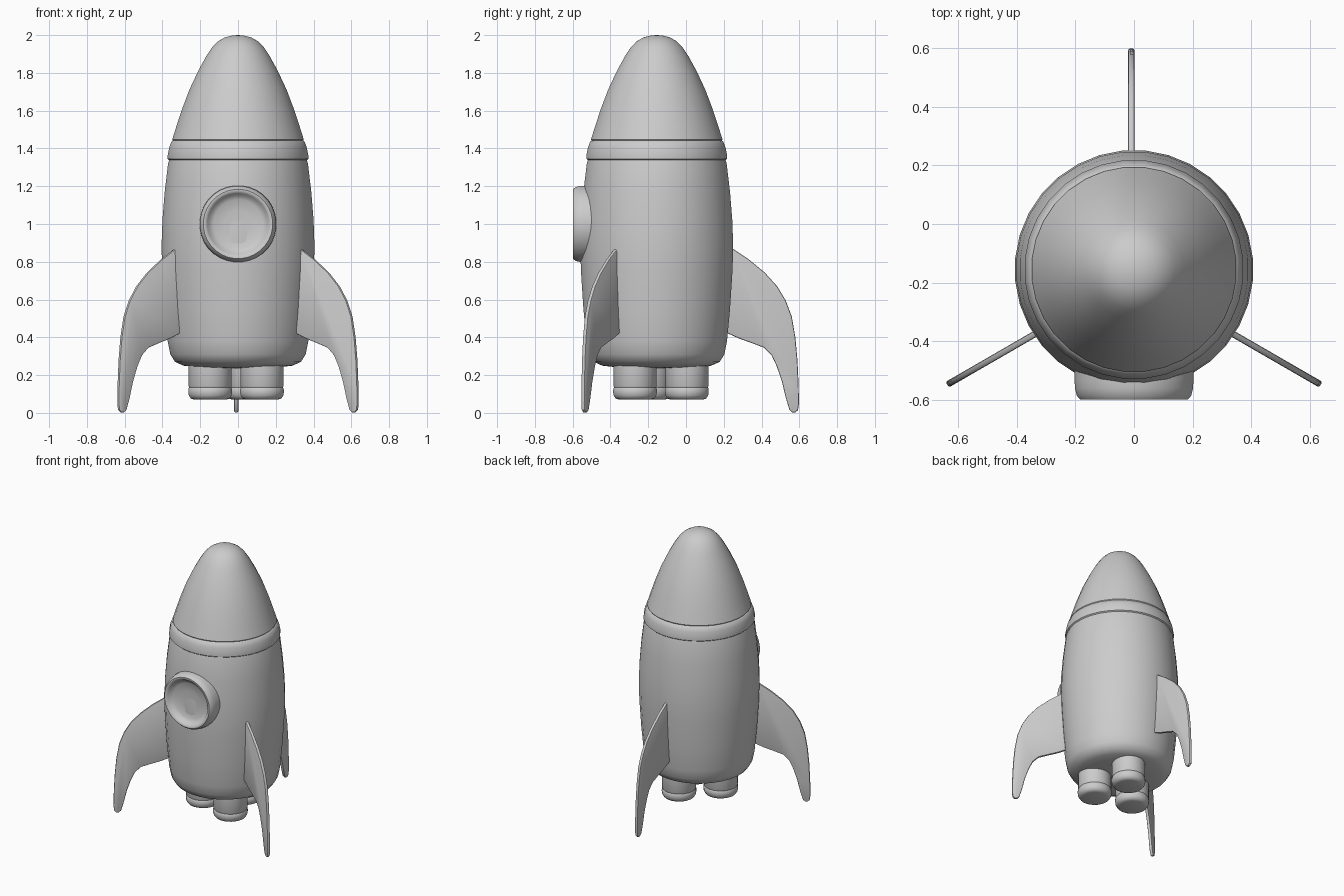
import bpy, bmesh, math
from mathutils import Matrix, Vector

if "Cube" in bpy.data.objects:
    bpy.data.objects.remove(bpy.data.objects["Cube"])

CY = -0.155  # hull axis in y


def finish(name, bm, matrix, angle=40):
    bmesh.ops.recalc_face_normals(bm, faces=bm.faces)
    bm.transform(matrix)
    me = bpy.data.meshes.new(name)
    bm.to_mesh(me)
    bm.free()
    ob = bpy.data.objects.new(name, me)
    bpy.context.collection.objects.link(ob)
    bpy.ops.object.select_all(action='DESELECT')
    ob.select_set(True)
    bpy.context.view_layer.objects.active = ob
    bpy.ops.object.shade_smooth_by_angle(angle=math.radians(angle))
    return ob


def lathe(name, profile, matrix, seg=24, phase=0.5):
    bm = bmesh.new()
    rings = []
    for r, z in profile:
        if r == 0:
            rings.append([bm.verts.new((0, 0, z))])
        else:
            rings.append([bm.verts.new((r * math.cos((i + phase) * math.tau / seg),
                                        r * math.sin((i + phase) * math.tau / seg), z))
                          for i in range(seg)])
    for a, b in zip(rings, rings[1:]):
        for i in range(seg):
            j = (i + 1) % seg
            if len(a) == 1:
                bm.faces.new((a[0], b[j], b[i]))
            elif len(b) == 1:
                bm.faces.new((a[i], a[j], b[0]))
            else:
                bm.faces.new((a[i], a[j], b[j], b[i]))
    return finish(name, bm, matrix)


axis = Matrix.Translation((0, CY, 0))

# hull
lathe("hull", [(0, .235), (.2, .24), (.29, .25), (.335, .27), (.36, .31), (.374, .38),
               (.39, .55), (.403, .75), (.407, .88), (.402, 1.02), (.39, 1.17),
               (.372, 1.32), (.36, 1.36), (0, 1.36)], axis, 32)

# collar under the nose
lathe("collar", [(0, 1.338), (.366, 1.338), (.374, 1.345), (.374, 1.365), (.366, 1.405),
                 (.354, 1.437), (.347, 1.441), (0, 1.441)], axis, 32)

# nose cone
lathe("nose_cone", [(0, 1.437), (.344, 1.437), (.35, 1.447), (.327, 1.52), (.297, 1.61),
                    (.259, 1.71), (.212, 1.81), (.168, 1.89), (.138, 1.935), (.107, 1.967),
                    (.07, 1.988), (.03, 1.998), (0, 2.0)], axis, 32)

# round porthole with a rolled rim and dished pane
port = Matrix.Translation((0, 0, 1)) @ Matrix.Rotation(math.pi / 2, 4, 'X')
lathe("porthole", [(0, .44), (.203, .44), (.204, .53), (.202, .56), (.196, .585), (.184, .599),
                   (.174, .599), (.163, .59), (.152, .573), (.13, .562), (.07, .556), (0, .555)],
      port, 32)

# three engines
for k, deg in enumerate((-45, 75, 195)):
    a = math.radians(deg)
    m = Matrix.Translation((.011 + .164 * math.cos(a), -.154 + .164 * math.sin(a), 0))
    lathe(f"engine_{k + 1}", [(0, .07), (.085, .07), (.103, .076), (.114, .092), (.117, .11),
                              (.116, .128), (.112, .135), (.115, .142), (.115, .26), (0, .26)], m, 24)

# three swept fins, outline as (radius, height)
outline = [(.36, .89), (.395, .862), (.47, .812), (.555, .742), (.62, .67), (.665, .595), (.697, .51),
           (.716, .4), (.727, .28), (.733, .15), (.735, .05), (.73, .015), (.716, .002), (.7, .002),
           (.684, .017), (.664, .085), (.645, .165), (.618, .245), (.59, .305), (.55, .345),
           (.49, .368), (.42, .393), (.36, .42), (.33, .43)]
T = .022
fins = (("fin_back", 90, (-.009, -.137)), ("fin_left", 210, (0, -.18)), ("fin_right", -30, (0, -.18)))
for name, deg, (px, py) in fins:
    bm = bmesh.new()
    face = bm.faces.new([bm.verts.new((r, -T / 2, z)) for r, z in outline])
    ext = bmesh.ops.extrude_face_region(bm, geom=[face])
    bmesh.ops.translate(bm, vec=Vector((0, T, 0)),
                        verts=[v for v in ext["geom"] if isinstance(v, bmesh.types.BMVert)])
    rim = [e for e in bm.edges if abs(e.verts[0].co.y - e.verts[1].co.y) < 1e-6]
    bmesh.ops.bevel(bm, geom=rim, offset=.007, segments=2, profile=.5, affect='EDGES')
    finish(name, bm, Matrix.Translation((px, py, 0)) @ Matrix.Rotation(math.radians(deg), 4, 'Z'), 35)
